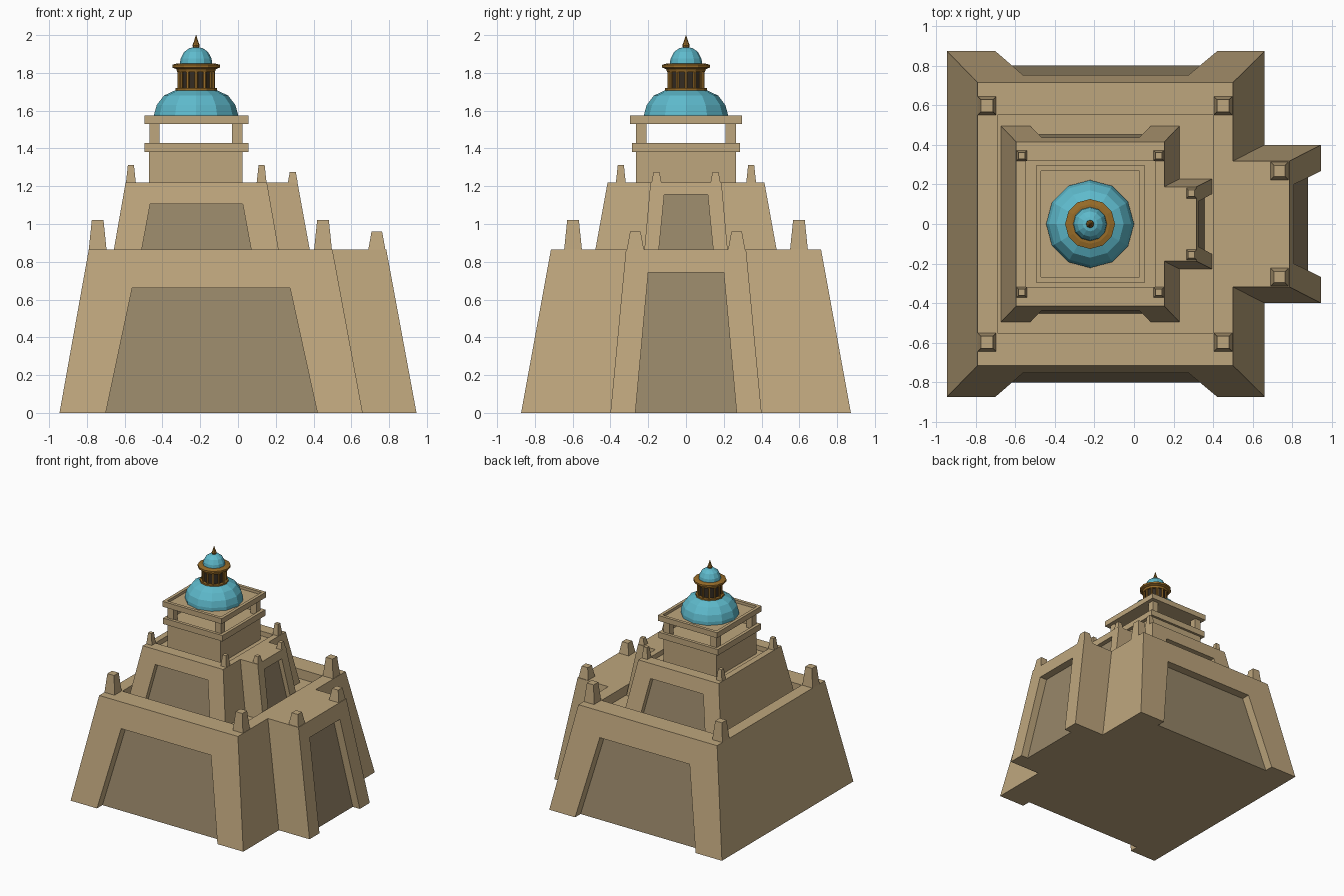
import bpy, bmesh, math

if "Cube" in bpy.data.objects:
    bpy.data.objects.remove(bpy.data.objects["Cube"])

def material(name, rgb):
    m = bpy.data.materials.new(name)
    lin = [((c / 255 + 0.055) / 1.055) ** 2.4 for c in rgb]
    m.diffuse_color = (*lin, 1)
    m.use_nodes = True
    m.node_tree.nodes["Principled BSDF"].inputs["Base Color"].default_value = m.diffuse_color
    return m

SAND = material("sandstone", (190, 166, 125))
PANEL = material("shaded sandstone", (151, 134, 104))
TEAL = material("turquoise tile", (94, 186, 204))
GOLD = material("aged gold", (152, 108, 40))
DARK = material("dark lantern", (52, 44, 34))

def make(name, verts, faces, mats):
    me = bpy.data.meshes.new(name)
    me.from_pydata(verts, [], faces)
    bm = bmesh.new()
    bm.from_mesh(me)
    bmesh.ops.recalc_face_normals(bm, faces=bm.faces)
    bm.to_mesh(me)
    bm.free()
    for m in mats:
        me.materials.append(m)
    ob = bpy.data.objects.new(name, me)
    bpy.context.collection.objects.link(ob)
    return ob

def hexa(name, low, z0, high, z1, mats=(SAND, PANEL)):
    """Solid between two four-cornered outlines."""
    verts = [(x, y, z0) for x, y in low] + [(x, y, z1) for x, y in high]
    faces = [(i, (i + 1) % 4, (i + 1) % 4 + 4, i + 4) for i in range(4)]
    return make(name, verts, faces + [(3, 2, 1, 0), (4, 5, 6, 7)], mats)

def rect(x0, x1, y):
    return [(x0, -y), (x1, -y), (x1, y), (x0, y)]

def square(x, y, h):
    return [(x - h, y - h), (x + h, y - h), (x + h, y + h), (x - h, y + h)]

def box(name, x0, x1, y, z0, z1):
    return hexa(name, rect(x0, x1, y), z0, rect(x0, x1, y), z1)

def cut(ob, cutter):
    mod = ob.modifiers.new("cut", 'BOOLEAN')
    mod.operation = 'DIFFERENCE'
    mod.solver = 'EXACT'
    mod.object = cutter
    bpy.context.view_layer.objects.active = ob
    bpy.ops.object.modifier_apply(modifier=mod.name)
    bpy.data.objects.remove(cutter)

def recess(ob, axis, sign, u_low, u_high, d_low, d_high, z0, z1):
    """Cut a tapered niche whose back face leans with the wall."""
    def at(z):
        t = (z - z0) / (z1 - z0)
        a, b = (u_low[i] + t * (u_high[i] - u_low[i]) for i in (0, 1))
        d = d_low + t * (d_high - d_low)
        pts = [(a, d), (b, d), (b, d + 0.4), (a, d + 0.4)]
        return [(u, sign * v) if axis == 'y' else (sign * v, u) for u, v in pts]
    cutter = hexa("niche_cutter", at(z0 - 0.05), z0 - 0.05, at(z1), z1)
    cutter.data.polygons[0].material_index = 1
    cut(ob, cutter)

def pinnacles(name, xs, y, z0, z1, half, top):
    for x in xs:
        for s in (-1, 1):
            hexa(name, square(x, s * y, half), z0, square(x, s * y, top), z1)

def lathe(name, profile, mat, cx=-0.222, cy=0.0, n=12):
    verts, faces = [], []
    for r, z in profile:
        for i in range(n):
            a = 2 * math.pi * i / n
            verts.append((cx + r * math.cos(a), cy + r * math.sin(a), z))
    for k in range(len(profile) - 1):
        for i in range(n):
            j = (i + 1) % n
            faces.append((k * n + i, k * n + j, k * n + n + j, k * n + n + i))
    faces.append(tuple(reversed(range(n))))
    faces.append(tuple(range(len(verts) - n, len(verts))))
    return make(name, verts, faces, [mat])

# Lower tier: battered walls, sunken roof, niches front and back
lower = hexa("lower_tier", rect(-0.945, 0.66, 0.873), 0, rect(-0.79, 0.50, 0.715), 0.865)
cut(lower, box("roof_cutter", -0.69, 0.40, 0.55, 0.785, 1.2))
for s in (-1, 1):
    recess(lower, 'y', s, (-0.70, 0.42), (-0.56, 0.275), 0.80, 0.68, 0, 0.662)
pinnacles("lower_pinnacle", (-0.743, 0.45), 0.598, 0.865, 1.02, 0.047, 0.031)

# Lower porch
porch = hexa("lower_porch", rect(0.41, 0.945, 0.40), 0, rect(0.41, 0.785, 0.318), 0.865)
recess(porch, 'x', 1, (-0.268, 0.268), (-0.2, 0.2), 0.88, 0.742, 0, 0.742)
pinnacles("lower_porch_pinnacle", (0.735,), 0.268, 0.865, 0.96, 0.045, 0.028)

# Upper tier
upper = hexa("upper_tier", rect(-0.672, 0.23, 0.495), 0.78, rect(-0.595, 0.153, 0.415), 1.22)
cut(upper, box("roof_cutter", -0.545, 0.105, 0.32, 1.18, 1.5))
for s in (-1, 1):
    recess(upper, 'y', s, (-0.525, 0.085), (-0.465, 0.025), 0.453, 0.394, 0.78, 1.105)
pinnacles("upper_pinnacle", (-0.567, 0.125), 0.345, 1.22, 1.312, 0.026, 0.016)

# Upper porch
porch = hexa("upper_porch", rect(0.11, 0.395, 0.228), 0.78, rect(0.11, 0.315, 0.188), 1.22)
recess(porch, 'x', 1, (-0.152, 0.152), (-0.115, 0.115), 0.357, 0.288, 0.78, 1.155)
pinnacles("upper_porch_pinnacle", (0.29,), 0.156, 1.22, 1.275, 0.026, 0.016)

# Square tower with two rimmed slabs and open corner posts
box("tower_body", -0.47, 0.025, 0.265, 1.17, 1.39)
for name, y, z0, z1 in (("gallery_slab", 0.285, 1.38, 1.43), ("roof_slab", 0.296, 1.53, 1.575)):
    slab = box(name, -0.496, 0.055, y, z0, z1)
    cut(slab, box("rim_cutter", -0.47, 0.029, y - 0.027, z1 - 0.022, z1 + 0.1))
for x in (-0.442, -0.003):
    for s in (-1, 1):
        p = square(x, s * 0.236, 0.0275)
        hexa("corner_post", p, 1.40, p, 1.54)

# Main dome
lathe("main_dome", [(0.222, 1.55), (0.222, 1.58), (0.208, 1.63), (0.17, 1.68), (0.11, 1.708)], TEAL)

# Lantern: rings, dark drum, slim columns
lathe("lantern_base", [(0.11, 1.70), (0.11, 1.72)], GOLD)
lathe("lantern_drum", [(0.086, 1.72), (0.086, 1.81)], DARK)
for i in range(12):
    a = 2 * math.pi * i / 12
    lathe("lantern_column", [(0.009, 1.72), (0.009, 1.81)], GOLD,
          -0.222 + 0.09 * math.cos(a), 0.09 * math.sin(a), 6)
lathe("lantern_cornice", [(0.1, 1.805), (0.105, 1.82), (0.126, 1.828), (0.126, 1.843), (0.1, 1.85)], GOLD)

# Small dome and spire
lathe("small_dome", [(0.086, 1.845), (0.082, 1.875), (0.064, 1.91), (0.037, 1.93), (0.01, 1.936)], TEAL)
lathe("spire", [(0.014, 1.93), (0.02, 1.945), (0.012, 1.965), (0.001, 2.0)], GOLD, n=8)
